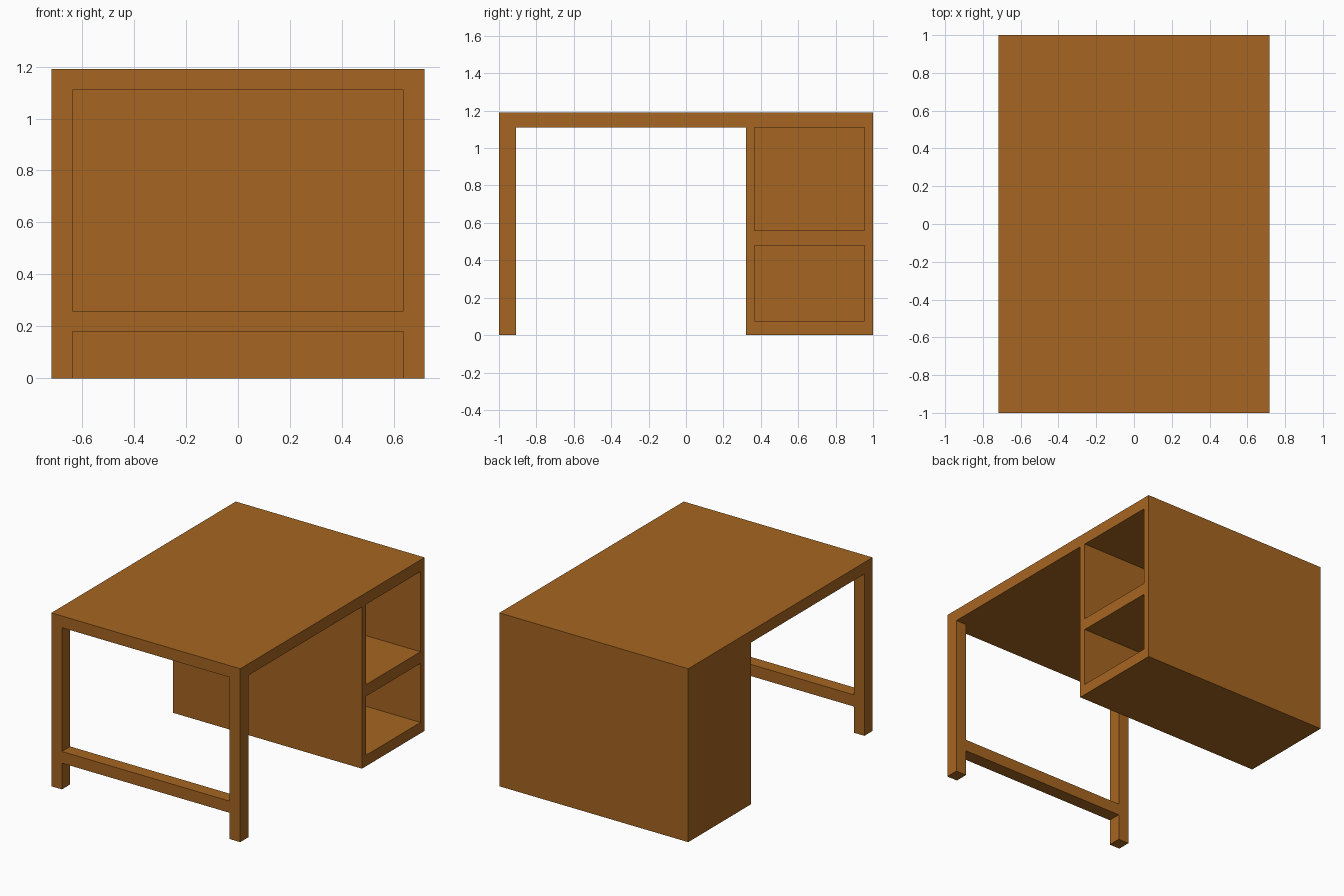
import bpy

if "Cube" in bpy.data.objects:
    bpy.data.objects.remove(bpy.data.objects["Cube"])

wood = bpy.data.materials.new("wood")
wood.diffuse_color = (0.38, 0.13, 0.015, 1)
wood.use_nodes = True
wood.node_tree.nodes["Principled BSDF"].inputs["Base Color"].default_value = wood.diffuse_color


def box(name, x0, x1, y0, y1, z0, z1):
    """Axis-aligned board between two corners."""
    bpy.ops.mesh.primitive_cube_add(size=1)
    ob = bpy.context.object
    ob.name = name
    ob.location = ((x0 + x1) / 2, (y0 + y1) / 2, (z0 + z1) / 2)
    ob.scale = (x1 - x0, y1 - y0, z1 - z0)
    bpy.ops.object.transform_apply(location=True, rotation=False, scale=True)
    ob.data.materials.append(wood)
    return ob


W, TOP, UNDER = 0.717, 1.19, 1.11   # half width, top and underside heights
INNER = 0.637                       # inner face of legs
LEG_Y = (-1.0, -0.91)

# Table top
box("desk_top", -W, W, -1, 1, UNDER, TOP)

# Leg frame with low stretcher
box("left_leg", -W, -INNER, *LEG_Y, 0, UNDER)
box("right_leg", INNER, W, *LEG_Y, 0, UNDER)
box("leg_stretcher", -INNER, INNER, *LEG_Y, 0.18, 0.26)

# Cabinet, open on the right side
box("cabinet_inner_side", -W, W, 0.32, 0.365, 0, UNDER)
box("cabinet_outer_side", -W, W, 0.955, 1, 0, UNDER)
box("cabinet_back", -W, -INNER, 0.365, 0.955, 0, UNDER)
for name, z0, z1 in (("cabinet_floor", 0, 0.075), ("cabinet_shelf", 0.48, 0.56)):
    box(name, -INNER, W, 0.365, 0.955, z0, z1)
